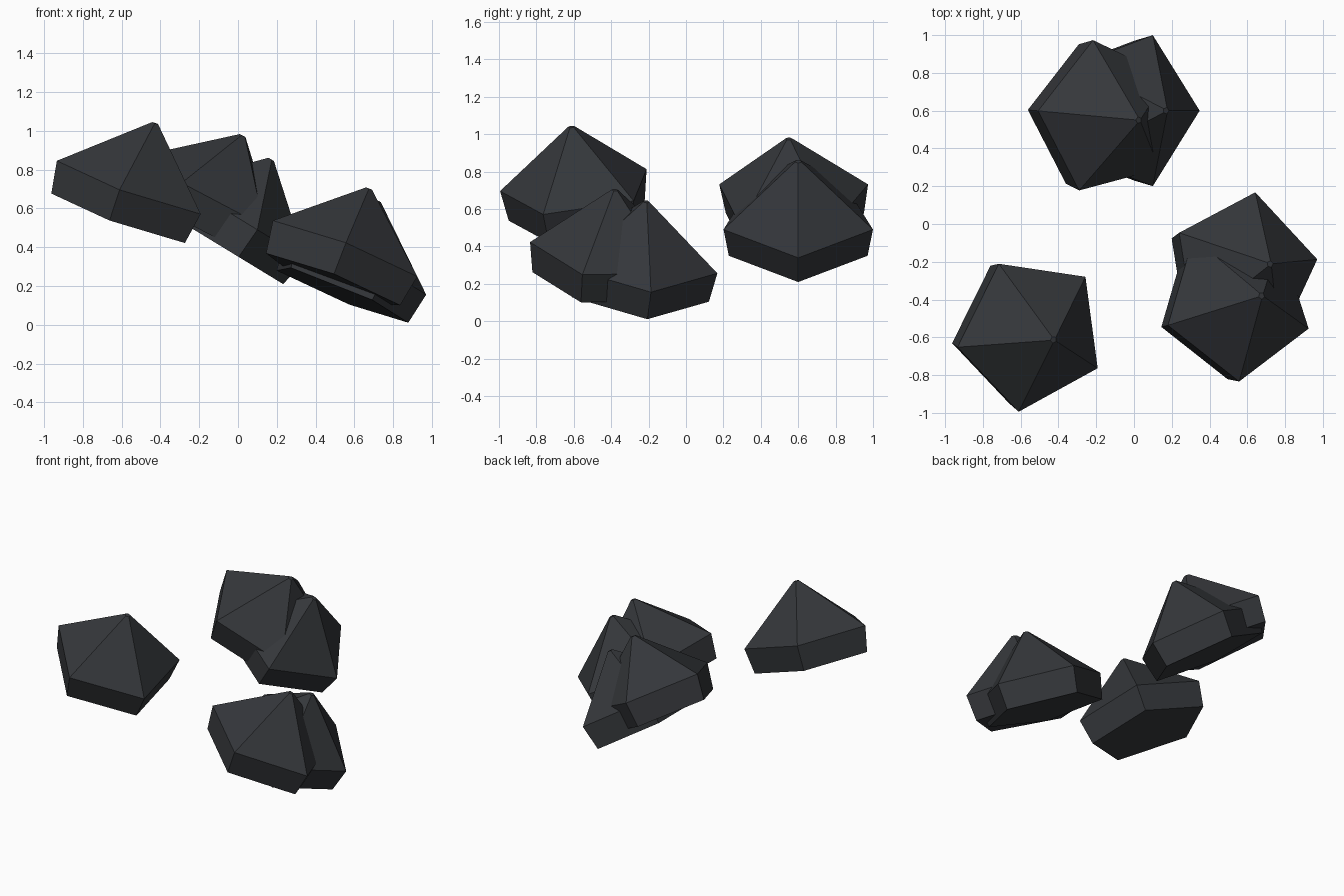
import bpy, bmesh
from math import cos, sin, radians
from mathutils import Vector, Matrix

if "Cube" in bpy.data.objects:
    bpy.data.objects.remove(bpy.data.objects["Cube"])

SIDES = 5
# Gem profile: (radius, height along the stone's axis)
PROFILE = [(0.39, -0.17), (0.42, 0.0), (0.018, 0.347)]

dark = bpy.data.materials.new("dark_stone")
dark.diffuse_color = (0.035, 0.038, 0.043, 1)
dark.use_nodes = True
dark.node_tree.nodes["Principled BSDF"].inputs["Base Color"].default_value = dark.diffuse_color


def stone(name, centre, axis, turn):
    """Five-sided faceted stone with a pointed top, leaning along axis."""
    n = Vector(axis).normalized()
    u = (Vector((1, 0, 0)) - n * n.x).normalized()
    v = n.cross(u)
    c = Vector(centre)
    bm = bmesh.new()
    rings = []
    for r, h in PROFILE:
        ring = []
        for i in range(SIDES):
            a = radians(turn + 360 / SIDES * i)
            ring.append(bm.verts.new(c + n * h + (u * cos(a) + v * sin(a)) * r))
        rings.append(ring)
    bm.faces.new(rings[0][::-1])
    bm.faces.new(rings[-1])
    for lo, hi in zip(rings, rings[1:]):
        for i in range(SIDES):
            j = (i + 1) % SIDES
            bm.faces.new((lo[i], lo[j], hi[j], hi[i]))
    mesh = bpy.data.meshes.new(name)
    bm.to_mesh(mesh)
    bm.free()
    mesh.materials.append(dark)
    bpy.context.collection.objects.link(bpy.data.objects.new(name, mesh))


# Single stone, front left
stone("front_left_stone", (-0.542, -0.58, 0.714), (0.355, -0.102, 1), 188)
# Back pair
stone("back_upper_stone", (-0.14, 0.565, 0.67), (0.54, -0.05, 1), 174)
stone("back_lower_stone", (-0.011, 0.60, 0.558), (0.61, 0, 1), 0)
# Right pair
stone("right_front_stone", (0.55, -0.416, 0.38), (0.39, 0.11, 1), 199)
stone("right_rear_stone", (0.588, -0.244, 0.32), (0.415, 0.10, 1), 10)
